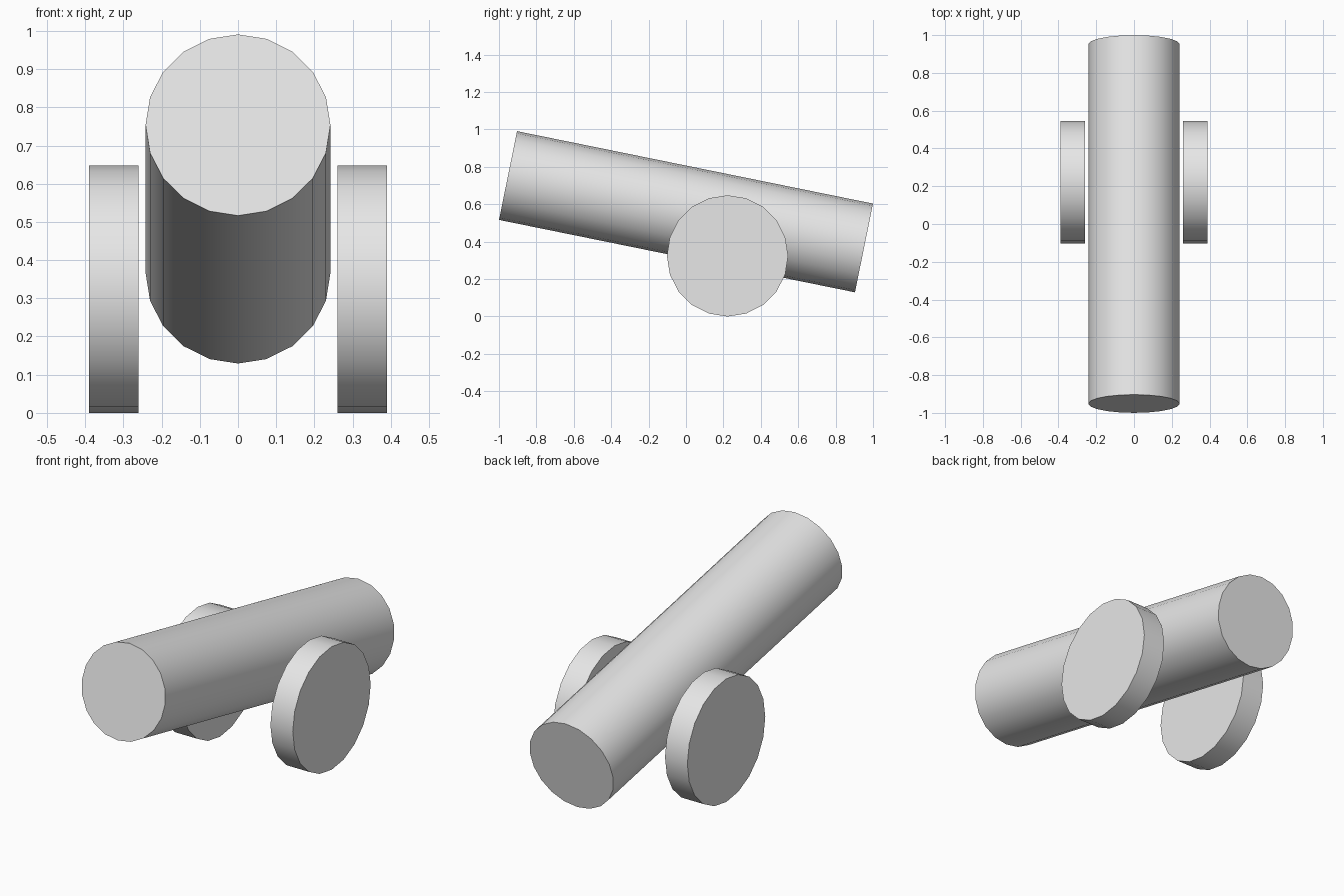
import bpy
from math import radians

cube = bpy.data.objects.get("Cube")
if cube:
    bpy.data.objects.remove(cube, do_unlink=True)

grey = bpy.data.materials.new("light grey")
grey.use_nodes = True
grey.diffuse_color = (0.8, 0.8, 0.8, 1)
grey.node_tree.nodes["Principled BSDF"].inputs["Base Color"].default_value = (0.8, 0.8, 0.8, 1)


def cylinder(name, radius, depth, location, rotation):
    """Twenty-sided cylinder with smooth sides and sharp flat caps."""
    bpy.ops.mesh.primitive_cylinder_add(
        vertices=20, radius=radius, depth=depth, location=location, rotation=rotation)
    obj = bpy.context.object
    obj.name = name
    obj.data.materials.append(grey)
    bpy.ops.object.shade_smooth_by_angle(angle=radians(30))
    return obj


# Barrel, raised towards the front
cylinder("barrel", 0.242, 1.942, (0, 0, 0.56), (radians(-101.5), 0, 0))

# Wheels on either side
for side, x in (("left", 0.325), ("right", -0.325)):
    cylinder(side + "_wheel", 0.324, 0.13, (x, 0.222, 0.324), (0, radians(90), 0))
